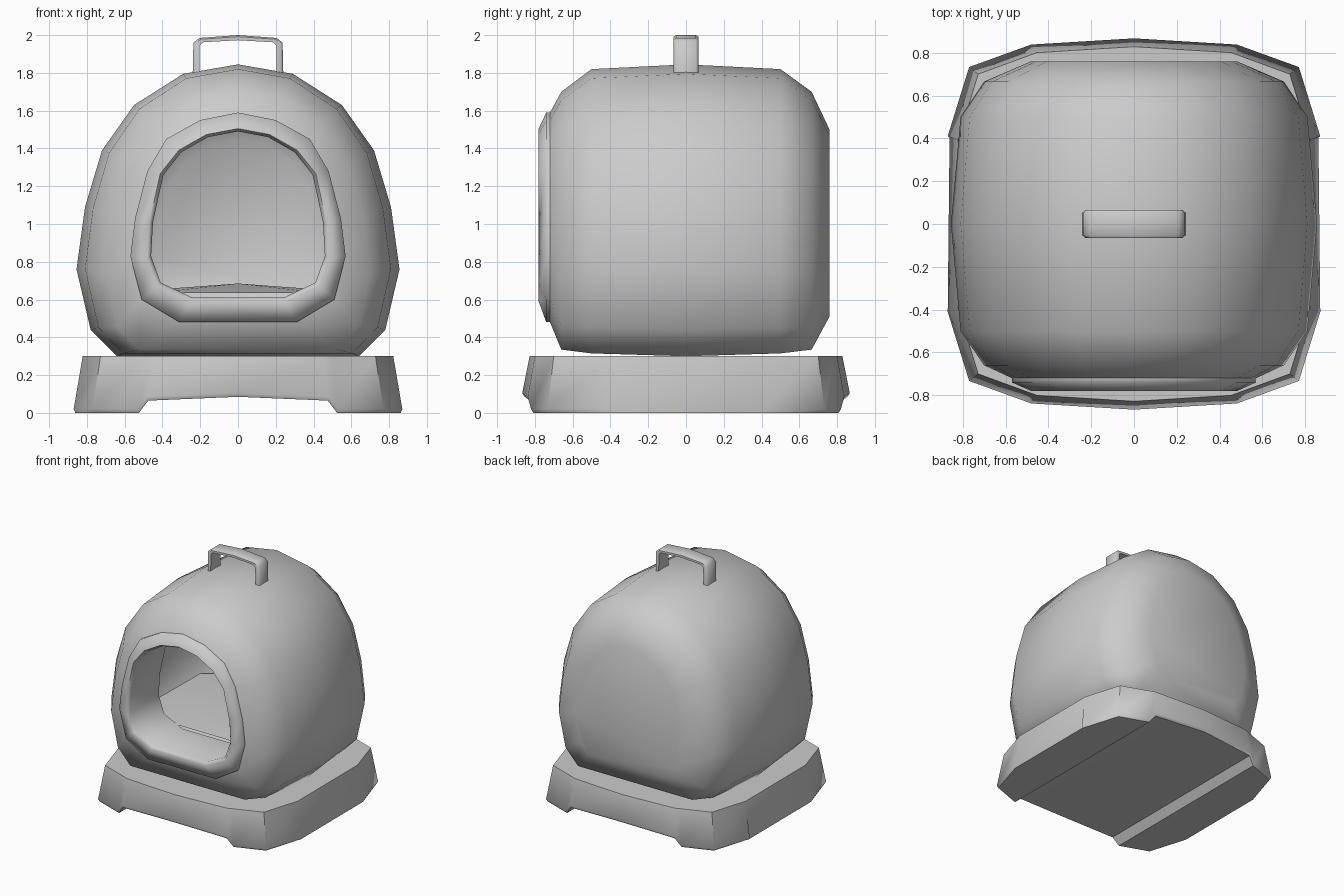
import bpy, bmesh, math

if "Cube" in bpy.data.objects:
    bpy.data.objects.remove(bpy.data.objects["Cube"], do_unlink=True)

grey = bpy.data.materials.new("plain grey plastic")
grey.use_nodes = True
GREY = (0.6, 0.6, 0.6, 1)
grey.diffuse_color = GREY
grey.node_tree.nodes["Principled BSDF"].inputs["Base Color"].default_value = GREY


def finish(name, bm, angle=60, recalc=True):
    """Turn a bmesh into a smooth-shaded grey object."""
    if recalc:
        bmesh.ops.recalc_face_normals(bm, faces=bm.faces)
    mesh = bpy.data.meshes.new(name)
    bm.to_mesh(mesh)
    bm.free()
    mesh.materials.append(grey)
    obj = bpy.data.objects.new(name, mesh)
    bpy.context.collection.objects.link(obj)
    bpy.ops.object.select_all(action='DESELECT')
    obj.select_set(True)
    bpy.context.view_layer.objects.active = obj
    bpy.ops.object.shade_smooth_by_angle(angle=math.radians(angle))
    return obj


def mirrored(half):
    """Close a half outline (top centre first) into a full loop."""
    return half + [(-x, z) for x, z in reversed(half) if x > 0]


def ring(loop, y, width=None, low=None, high=None):
    """Place a loop at depth y, optionally refitted to a new width and height."""
    w = max(x for x, z in loop)
    lo, hi = min(z for x, z in loop), max(z for x, z in loop)
    width, low, high = width or w, low or lo, high or hi
    return [(x * width / w, y, low + (z - lo) * (high - low) / (hi - lo)) for x, z in loop]


def loft(name, rings, caps=(), angle=60):
    bm = bmesh.new()
    rows = [[bm.verts.new(p) for p in r] for r in rings]
    n = len(rows[0])
    for a, b in zip(rows, rows[1:]):
        for i in range(n):
            j = (i + 1) % n
            bm.faces.new((a[i], a[j], b[j], b[i]))
    for c in caps:
        bm.faces.new(rows[c])
    return finish(name, bm, angle)


shell = mirrored([(0, 1.845), (.29, 1.795), (.55, 1.63), (.72, 1.39),
                  (.81, 1.09), (.855, .76), (.78, .44), (.64, .30)])
rim_outer = mirrored([(0, 1.59), (.20, 1.55), (.38, 1.45), (.48, 1.28),
                      (.545, 1.03), (.57, .83), (.51, .60), (.31, .48)])
rim_inner = mirrored([(0, 1.49), (.16, 1.46), (.30, 1.38), (.395, 1.26),
                      (.45, 1.01), (.46, .83), (.41, .69), (.24, .61)])

# Rounded hood, open at the front
loft("hood", [
    ring(shell, .76, .48, .51, 1.50),
    ring(shell, .665, .70, .335, 1.70),
    ring(shell, .50, .81, .315, 1.82),
    ring(shell, 0),
    ring(shell, -.50, .81, .315, 1.82),
    ring(shell, -.66, .70, .335, 1.70),
    ring(rim_outer, -.72)], caps=(0,))

# Entrance rim
loft("entrance_rim", [
    ring(rim_outer, -.715),
    ring(rim_outer, -.74),
    ring(rim_inner, -.78, .48, .59, 1.505),
    ring(rim_inner, -.755),
    ring(rim_inner, -.38)], angle=80)

# Inside walls
lining = loft("inner_lining", [
    ring(rim_inner, -.38),
    ring(shell, -.40, .72, .42, 1.72),
    ring(shell, .50, .70, .42, 1.70),
    ring(shell, .70, .44, .55, 1.45)], caps=(3,))
lining.data.flip_normals()

# Shallow mound on the inside floor
bm = bmesh.new()
peak = bm.verts.new((0, .1, .685))
edge = [bm.verts.new((x, y, .635)) for x, y in
        ((.45, -.39), (.68, -.2), (.68, .45), (.45, .6),
         (-.45, .6), (-.68, .45), (-.68, -.2), (-.45, -.39))]
for i, v in enumerate(edge):
    bm.faces.new((peak, v, edge[(i + 1) % len(edge)]))
finish("floor_mound", bm)

# Base tray: columns across x, arched underneath from front to back
half = [(0, .867, .085), (.48, .838, .065), (.53, .82, 0), (.77, .733, 0), (.87, .41, 0)]
columns = [(-x, y, z) for x, y, z in reversed(half[1:])] + half
bm = bmesh.new()
sections = []
for x, y, z in columns:
    tx, ty = x * .945, y * .955
    pts = [(x * .99, -y * .985, z), (x, -y, z + .02), (tx, -ty, .30),
           (tx, ty, .30), (x, y, z + .02), (x * .99, y * .985, z)]
    sections.append([bm.verts.new(p) for p in pts])
for a, b in zip(sections, sections[1:]):
    for i in range(6):
        j = (i + 1) % 6
        bm.faces.new((a[i], a[j], b[j], b[i]))
bm.faces.new(sections[0])
bm.faces.new(sections[-1])
finish("base_tray", bm, 50)

# Carrying handle: arched strip given depth
outer = [(-.24, 1.79), (-.236, 1.96), (-.205, 1.985), (0, 2.0),
         (.205, 1.985), (.236, 1.96), (.24, 1.79)]
inner = [(-.205, 1.79), (-.203, 1.945), (-.185, 1.962), (0, 1.973),
         (.185, 1.962), (.203, 1.945), (.205, 1.79)]
bm = bmesh.new()
cuts = []
for (ox, oz), (ix, iz) in zip(outer, inner):
    e = .012
    mx, mz = ox + (ix - ox) * .3, oz + (iz - oz) * .3
    pts = [(ox, -.065 + e, oz), (ox, .065 - e, oz), (mx, .065, mz),
           (ix, .065, iz), (ix, -.065, iz), (mx, -.065, mz)]
    cuts.append([bm.verts.new(p) for p in pts])
for a, b in zip(cuts, cuts[1:]):
    for i in range(6):
        j = (i + 1) % 6
        bm.faces.new((a[i], a[j], b[j], b[i]))
bm.faces.new(cuts[0])
bm.faces.new(cuts[-1])
finish("carry_handle", bm, 50)
